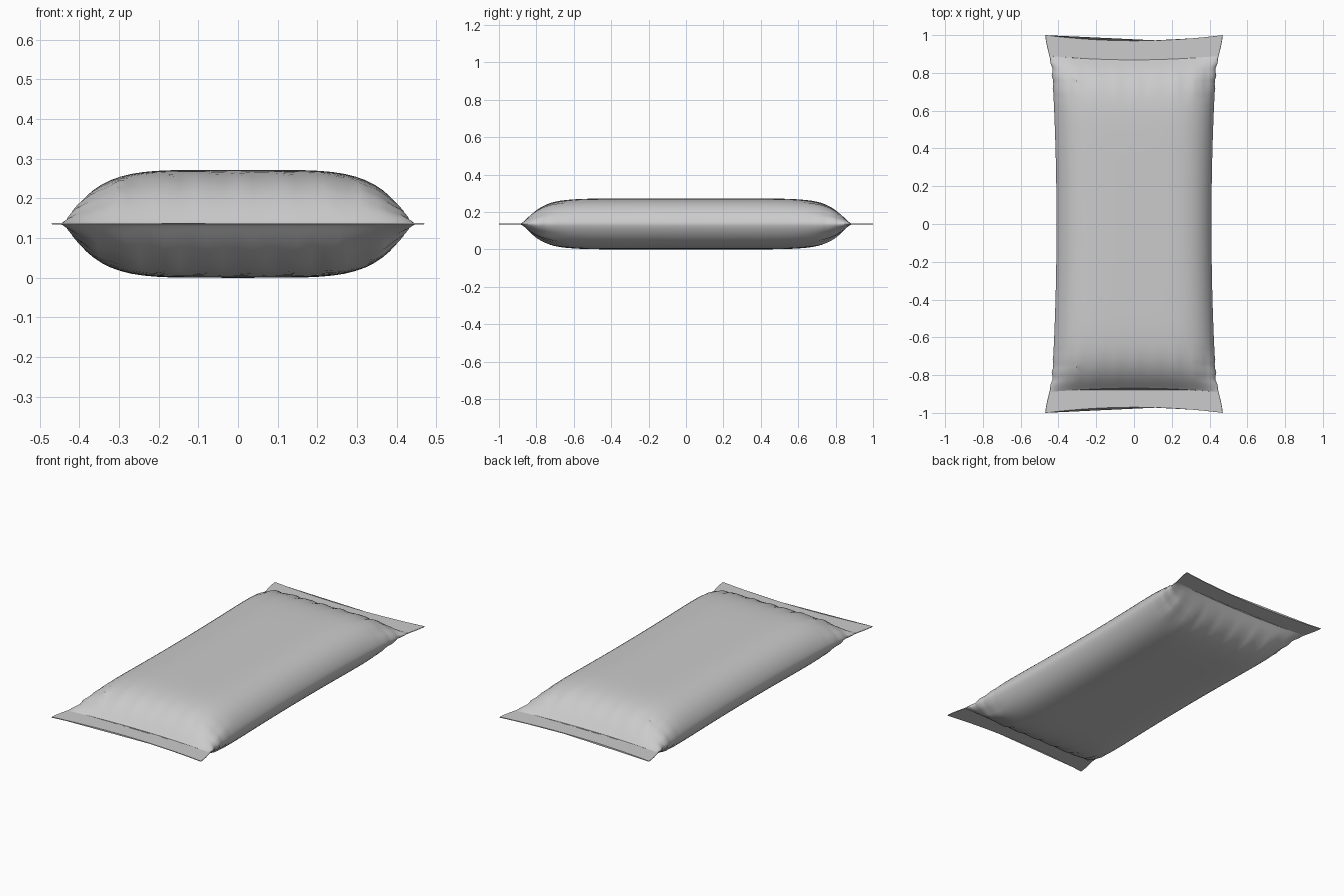
import bpy, bmesh, math

if "Cube" in bpy.data.objects:
    bpy.data.objects.remove(bpy.data.objects["Cube"])

H = 0.134        # half thickness of the filled part
FILM = 0.002     # half thickness of the flat film
ZC = H + FILM    # height of the seal plane
SEAL = 0.89      # where the filled part ends
N = 36           # columns across the width


def step(a, b, v):
    s = min(max((v - a) / (b - a), 0), 1)
    return s * s * (3 - 2 * s)


def half_width(v):
    return 0.41 + 0.035 * v * v + 0.025 * step(0.8, 1.0, v)


def point(t, y, side):
    """Film surface at t across (-1..1), y along, side +1 top / -1 bottom."""
    v = abs(y)
    fill = max(0, 1 - (v / SEAL) ** 9) ** 1.15
    arch = max(0, 1 - abs(t) ** 5.2) ** 0.72
    # creases gathered toward the sealed ends
    gather = step(0.6, 0.8, v) * (1 - step(0.84, SEAL, v))
    crease = 1 + gather * (0.05 * math.sin(26 * t + side) + 0.05 * math.sin(47 * abs(t)) * abs(t))
    dz = H * fill * arch * crease + (FILM if abs(t) < 1 else 0)
    # ends bow inward in the middle
    yy = y - math.copysign(0.03 * v ** 3 * (1 - t * t), y)
    # slightly crumpled side edges near the corners
    x = t * (half_width(v) + gather * 0.004 * math.sin(90 * v))
    return (x, yy, ZC + side * min(dz, ZC))


def loft(name, stations):
    """Closed flat tube of film through the given y stations."""
    bm = bmesh.new()
    ts = [math.sin(math.pi / 2 * (-1 + 2 * i / N)) for i in range(N + 1)]
    ts[0], ts[-1] = -1.0, 1.0
    ring = [(t, 1) for t in reversed(ts)] + [(t, -1) for t in ts[1:-1]]
    rows = [[bm.verts.new(point(t, y, s)) for t, s in ring] for y in stations]
    n = len(ring)
    for a, b in zip(rows, rows[1:]):
        for i in range(n):
            j = (i + 1) % n
            bm.faces.new((a[i], a[j], b[j], b[i]))
    bm.faces.new(rows[0])
    bm.faces.new(rows[-1])
    bmesh.ops.recalc_face_normals(bm, faces=bm.faces)
    me = bpy.data.meshes.new(name)
    bm.to_mesh(me)
    bm.free()
    ob = bpy.data.objects.new(name, me)
    bpy.context.collection.objects.link(ob)
    bpy.ops.object.select_all(action='DESELECT')
    ob.select_set(True)
    bpy.context.view_layer.objects.active = ob
    bpy.ops.object.shade_smooth_by_angle(angle=math.radians(35))


# filled pouch, rows packed closer near the ends
M = 64
loft("pouch", [SEAL * math.sin(math.pi / 2 * (-1 + 2 * i / M)) for i in range(M + 1)])

# flat sealed strips at both ends
for name, sgn in (("front_seal", -1), ("back_seal", 1)):
    loft(name, [sgn * (SEAL + (1 - SEAL) * i / 4) for i in range(5)])
